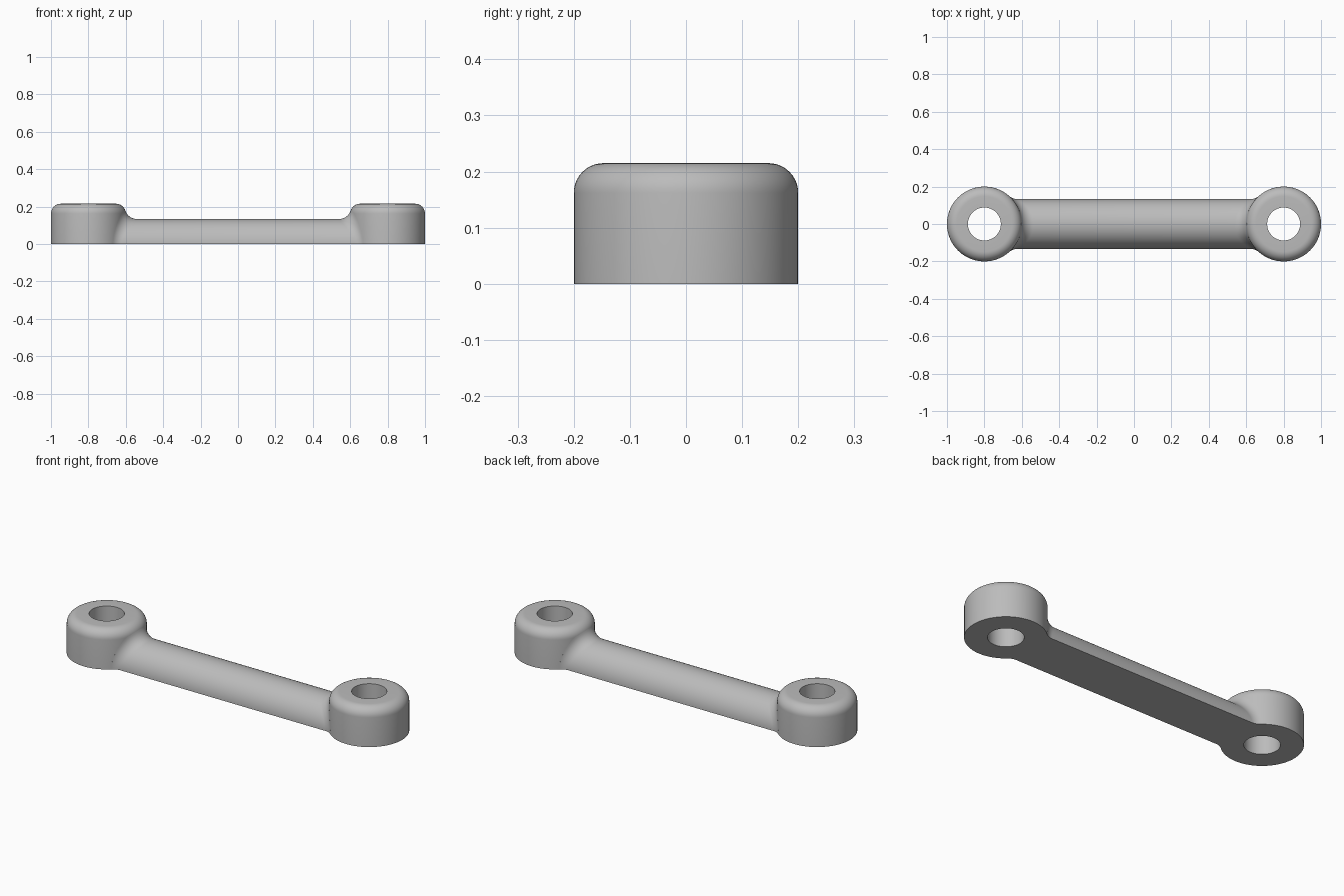
import bpy, bmesh
from math import sin, cos, pi, sqrt, radians, atan2
from mathutils import Vector

cube = bpy.data.objects.get("Cube")
if cube:
    bpy.data.objects.remove(cube, do_unlink=True)

BOSS_X, BOSS_R, BOSS_H, HOLE_R = 0.8, 0.2, 0.215, 0.088
ROUND = 0.053            # rounding of the boss rim
BAR_R, FILLET = 0.133, 0.067
CORE_R, CORE_Z = BOSS_R - ROUND, BOSS_H - ROUND

metal = bpy.data.materials.new("plain grey")
metal.use_nodes = True
grey = (0.5, 0.5, 0.5, 1)
metal.diffuse_color = grey
metal.node_tree.nodes["Principled BSDF"].inputs["Base Color"].default_value = grey


def finish(bm, name):
    bmesh.ops.recalc_face_normals(bm, faces=bm.faces)
    mesh = bpy.data.meshes.new(name)
    bm.to_mesh(mesh)
    bm.free()
    mesh.materials.append(metal)
    obj = bpy.data.objects.new(name, mesh)
    bpy.context.collection.objects.link(obj)
    bpy.ops.object.select_all(action='DESELECT')
    obj.select_set(True)
    bpy.context.view_layer.objects.active = obj
    bpy.ops.object.shade_smooth_by_angle(angle=radians(35))
    return obj


def boss(name, x):
    """Ring with a rounded top rim, turned from its profile."""
    profile = [(HOLE_R, 0), (BOSS_R, 0)]
    for i in range(11):
        a = pi / 2 * i / 10
        profile.append((CORE_R + ROUND * cos(a), CORE_Z + ROUND * sin(a)))
    profile.append((HOLE_R, BOSS_H))
    bm = bmesh.new()
    verts = [bm.verts.new((r, 0, z)) for r, z in profile]
    edges = [bm.edges.new((v, verts[i - 1])) for i, v in enumerate(verts)]
    bmesh.ops.spin(bm, geom=verts + edges, cent=(0, 0, 0), axis=(0, 0, 1),
                   angle=2 * pi, steps=96, use_merge=True)
    bmesh.ops.remove_doubles(bm, verts=bm.verts, dist=1e-5)
    bmesh.ops.translate(bm, verts=bm.verts, vec=(x, 0, 0))
    return finish(bm, name)


def flare(t, steps=10):
    """Points of the fillet from boss to bar at angle t around the bar."""
    out = Vector((0, cos(t), sin(t)))
    ball = out * (BAR_R + FILLET)
    rise = max(0, ball.z - CORE_Z)
    dist = CORE_R + sqrt((ROUND + FILLET) ** 2 - rise ** 2)
    ball.x = BOSS_X - sqrt(dist ** 2 - ball.y ** 2)
    axis = Vector((BOSS_X, 0, 0))
    flat = Vector((ball.x, ball.y, 0)) - axis
    core = axis + flat.normalized() * CORE_R
    core.z = min(ball.z, CORE_Z)
    to_boss = (core - ball).normalized()
    points = [ball + to_boss * (FILLET + 0.004)]     # tucked into the boss
    points += [ball + to_boss.slerp(-out, i / steps) * FILLET
               for i in range(steps + 1)]
    return points


def bar():
    """Half-round bar that flares into both bosses."""
    bm = bmesh.new()
    cols = 48
    grid = []
    for j in range(cols + 1):
        half = flare(pi * j / cols)
        mirrored = [Vector((-p.x, p.y, p.z)) for p in reversed(half)]
        grid.append([bm.verts.new(p) for p in half + mirrored])
    for a, b in zip(grid, grid[1:]):
        for i in range(len(a) - 1):
            bm.faces.new((a[i], a[i + 1], b[i + 1], b[i]))

    # Flat underside, its ends following the boss circles
    def end_arc(v, side):
        rel = Vector((abs(v.co.x) - BOSS_X, v.co.y))
        a = atan2(abs(rel.y), -rel.x)
        return [bm.verts.new((side * (BOSS_X - rel.length * cos(s)),
                              rel.length * sin(s), 0))
                for s in (a * (1 - i / 8) for i in range(1, 16))]

    first, last = grid[0], grid[-1]
    bm.faces.new(first + end_arc(first[-1], -1) + last[::-1]
                 + end_arc(first[0], 1)[::-1])
    return finish(bm, "bar")


boss("left_boss", BOSS_X)
boss("right_boss", -BOSS_X)
bar()
